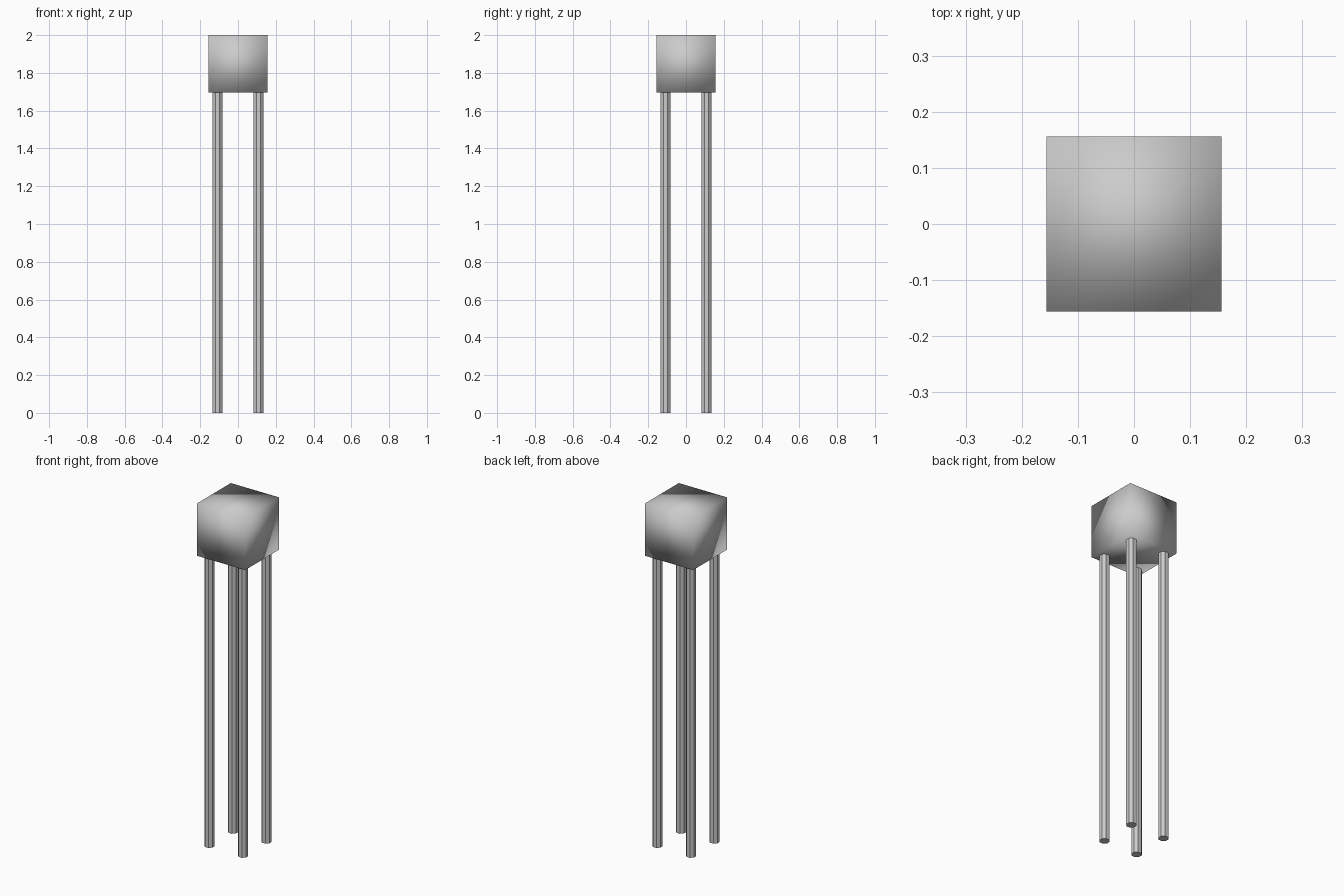
import bpy, math

if "Cube" in bpy.data.objects:
    bpy.data.objects.remove(bpy.data.objects["Cube"])

# Head block, fully smooth shaded
bpy.ops.mesh.primitive_cube_add(size=1, location=(0, 0, 1.8475))
head = bpy.context.object
head.name = "head_block"
head.scale = (0.311, 0.311, 0.305)
bpy.ops.object.transform_apply(location=False, rotation=False, scale=True)
bpy.ops.object.shade_smooth()

# Four slim octagonal legs with flats facing the front
SIDES = 8
HALF_WIDTH = 0.026
for y, depth in ((-1, "front"), (1, "back")):
    for x, side in ((-1, "left"), (1, "right")):
        bpy.ops.mesh.primitive_cylinder_add(
            vertices=SIDES, radius=HALF_WIDTH / math.cos(math.pi / SIDES),
            depth=1.695, location=(x * 0.108, y * 0.108, 0.8475),
            rotation=(0, 0, math.pi / SIDES))
        leg = bpy.context.object
        leg.name = f"{depth}_{side}_leg"
